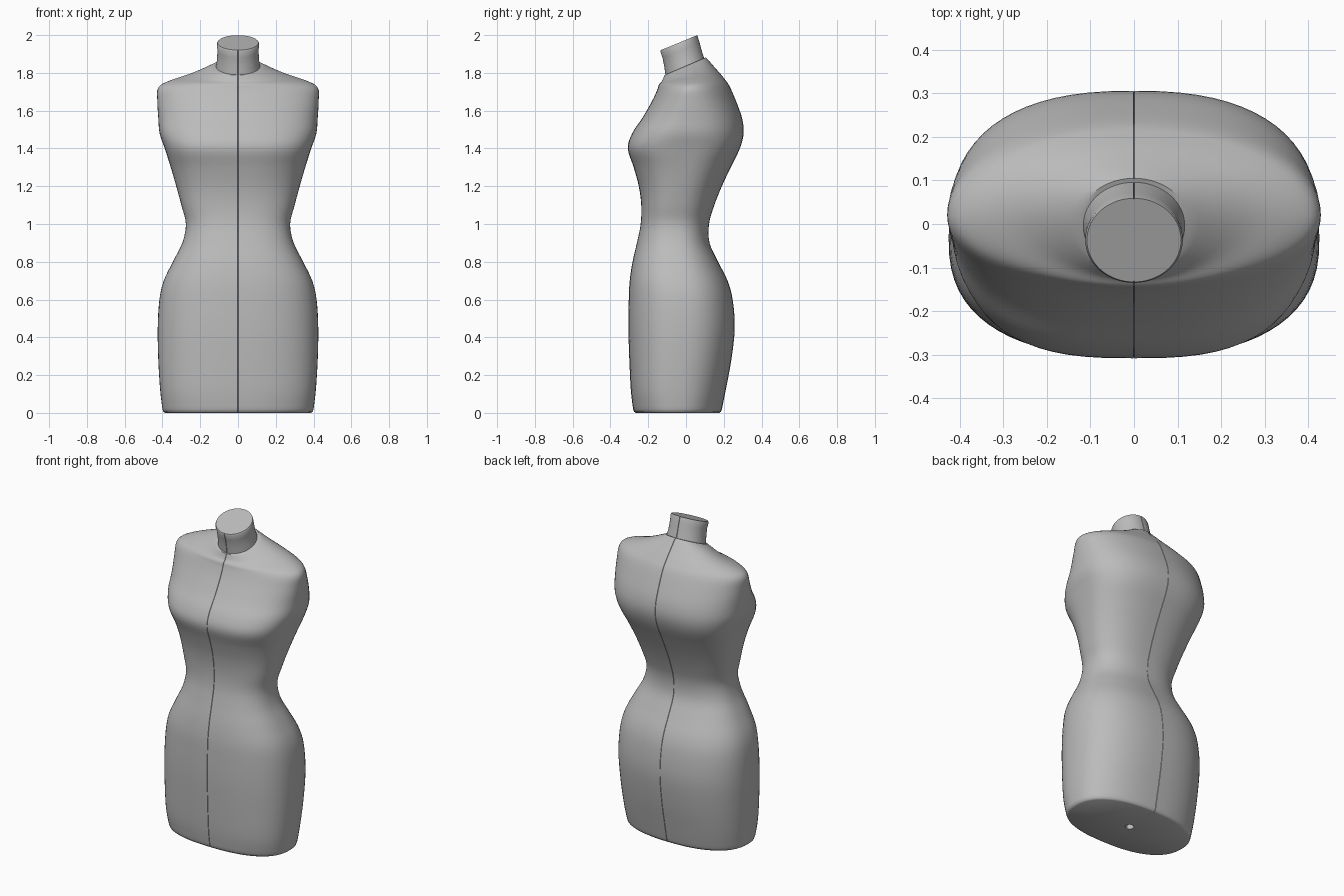
import bpy
import bmesh
from math import sin, cos, pi, radians
from mathutils import Vector

cube = bpy.data.objects.get("Cube")
if cube:
    bpy.data.objects.remove(cube, do_unlink=True)

STEPS = 34       # points around half of a ring
SEAM = 0.003     # size of the centre seam groove

grey = bpy.data.materials.new("plain grey")
grey.use_nodes = True
colour = (0.5, 0.5, 0.5, 1)
grey.diffuse_color = colour
grey.node_tree.nodes["Principled BSDF"].inputs["Base Color"].default_value = colour


def half_ring(z, front, back, width, side_y, power, tilt):
    """Half a rounded section from front to back, ending in a tucked seam."""
    points = []
    for i in range(STEPS + 1):
        angle = pi * i / STEPS
        c, s = cos(angle), max(sin(angle), 0)
        reach = front - side_y if c > 0 else back - side_y
        p = power if c > 0 else 2 + (power - 2) * 0.8
        y = side_y + reach * abs(c) ** (2 / p)
        x = max(width * s ** (2 / p), SEAM / 2)
        points.append(Vector((x, y, z + tilt * (y - side_y))))
    for end, inward in ((0, SEAM), (len(points), -SEAM)):
        rim = points[0 if end == 0 else -1]
        tuck = Vector((0, rim.y + inward, rim.z + tilt * inward))
        points.insert(end if end == 0 else len(points), tuck)
    return points


def smooth_stations(stations, cuts):
    """Add in-between stations along a smooth curve."""
    rows = [Vector(s) for s in stations]
    rows = [rows[0]] + rows + [rows[-1]]
    result = []
    for a, b, c, d in zip(rows, rows[1:], rows[2:], rows[3:]):
        for k in range(cuts):
            t = k / cuts
            result.append(b + (c - a) * (t / 2)
                          + (a * 2 - b * 5 + c * 4 - d) * (t * t / 2)
                          + (b * 3 - a - c * 3 + d) * (t ** 3 / 2))
    return result + [rows[-1]]


def loft(name, stations):
    """Skin half rings, cap both ends and mirror to the other side."""
    bm = bmesh.new()
    rings = [[bm.verts.new(p) for p in half_ring(*s)] for s in stations]
    for low, high in zip(rings, rings[1:]):
        for i in range(len(low) - 1):
            bm.faces.new((low[i], low[i + 1], high[i + 1], high[i]))
    bm.faces.new(reversed(rings[0]))
    bm.faces.new(rings[-1])
    bmesh.ops.recalc_face_normals(bm, faces=bm.faces)
    mesh = bpy.data.meshes.new(name)
    bm.to_mesh(mesh)
    bm.free()
    mesh.materials.append(grey)
    obj = bpy.data.objects.new(name, mesh)
    bpy.context.collection.objects.link(obj)
    mirror = obj.modifiers.new("mirror", "MIRROR")
    mirror.merge_threshold = 0.0005
    bpy.ops.object.select_all(action="DESELECT")
    obj.select_set(True)
    bpy.context.view_layer.objects.active = obj
    bpy.ops.object.modifier_apply(modifier=mirror.name)
    bpy.ops.object.shade_smooth_by_angle(angle=radians(40))
    return obj


# Torso sections: height, front y, back y, half width, side y, roundness, tilt
body = [
    (0.02, -0.28, 0.19, 0.4, -0.05, 2.4, 0),
    (0.12, -0.292, 0.21, 0.412, -0.05, 2.5, 0),
    (0.28, -0.3, 0.24, 0.422, -0.04, 2.5, 0),
    (0.45, -0.305, 0.258, 0.425, -0.03, 2.5, 0),
    (0.6, -0.303, 0.247, 0.416, -0.03, 2.5, 0),
    (0.7, -0.298, 0.22, 0.393, -0.04, 2.5, 0),
    (0.8, -0.283, 0.17, 0.345, -0.05, 2.5, 0),
    (0.9, -0.26, 0.125, 0.295, -0.06, 2.5, 0),
    (1, -0.24, 0.122, 0.276, -0.06, 2.5, 0),
    (1.1, -0.237, 0.15, 0.3, -0.05, 2.5, 0),
    (1.2, -0.25, 0.19, 0.327, -0.03, 2.5, 0),
    (1.3, -0.277, 0.237, 0.356, -0.01, 2.6, 0),
    (1.4, -0.308, 0.285, 0.388, 0, 2.8, 0),
    (1.48, -0.285, 0.305, 0.415, 0.01, 2.6, 0),
    (1.56, -0.232, 0.297, 0.422, 0.02, 2.4, 0),
    (1.65, -0.18, 0.265, 0.427, 0.02, 2.2, 0),
    (1.72, -0.152, 0.23, 0.423, 0.02, 2, 0.05),
    (1.755, -0.143, 0.2, 0.37, 0.02, 1.9, 0.1),
    (1.792, -0.128, 0.155, 0.25, 0.02, 1.9, 0.25),
    (1.837, -0.115, 0.105, 0.127, 0, 2, 0.43),
]
# Stand socket in the underside and the softened bottom edge
socket = [
    (0.05, -0.065, -0.015, 0.025, -0.04, 2, 0),
    (0, -0.065, -0.015, 0.025, -0.04, 2, 0),
    (0, -0.265, 0.176, 0.385, -0.05, 2.4, 0),
    (0.006, -0.275, 0.185, 0.395, -0.05, 2.4, 0),
]
loft("torso", socket + smooth_stations(body, 4))

# Neck stub with a flat slanted top
neck = [
    (1.825, -0.108, 0.099, 0.118, 0, 2, 0.43),
    (1.87, -0.114, 0.085, 0.111, -0.013, 2, 0.42),
    (1.92, -0.124, 0.072, 0.109, -0.026, 2, 0.41),
    (1.952, -0.135, 0.062, 0.112, -0.036, 2, 0.41),
    (1.96, -0.133, 0.059, 0.108, -0.037, 2, 0.41),
]
loft("neck", neck)
